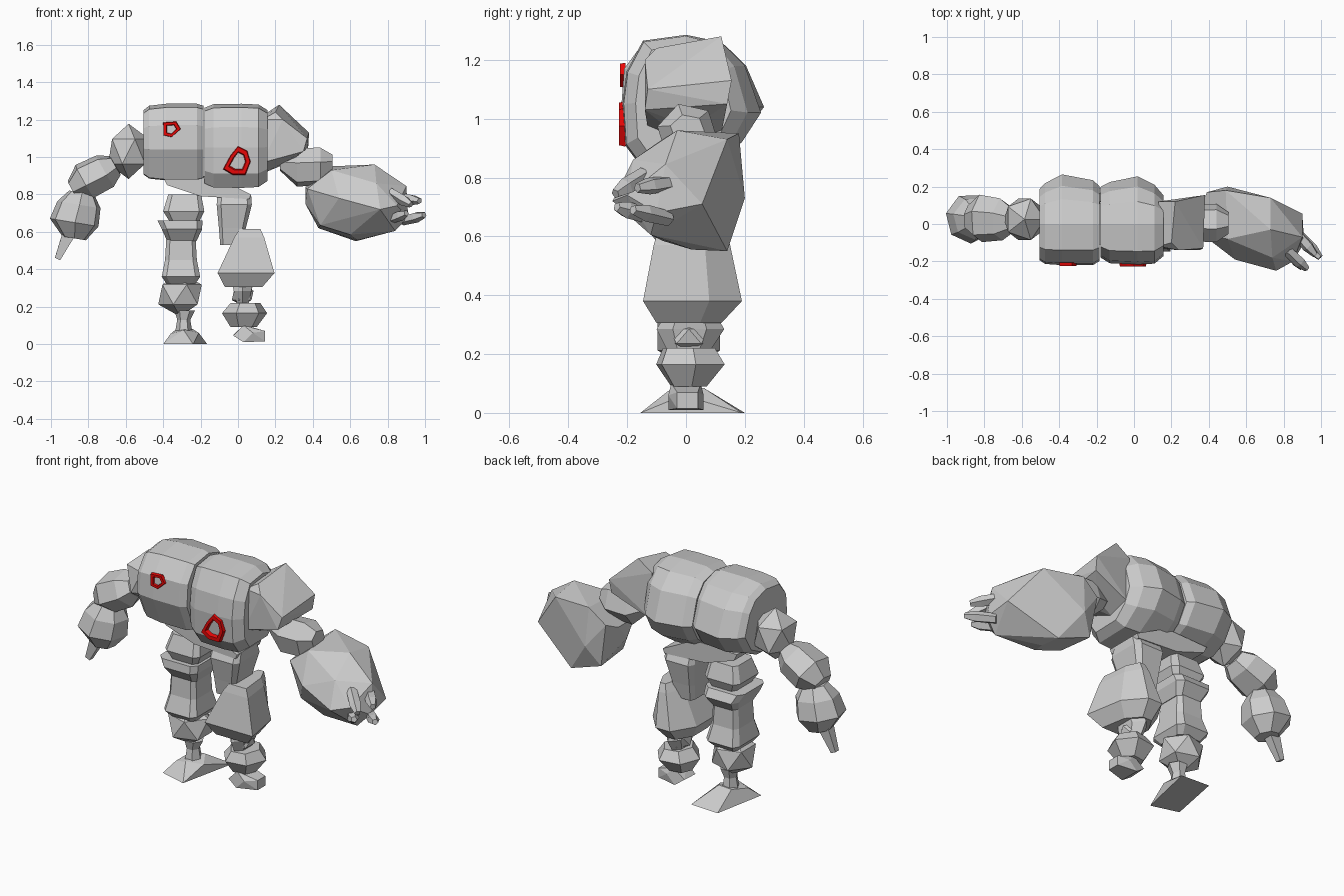
import bpy, bmesh, math
from mathutils import Vector


def material(name, rgb):
    m = bpy.data.materials.new(name)
    m.diffuse_color = (*rgb, 1)
    return m


STONE = material("stone grey", (0.6, 0.6, 0.6))
RED = material("rune red", (0.8, 0.002, 0.002))


def finish(name, bm, mat=STONE):
    bmesh.ops.recalc_face_normals(bm, faces=bm.faces)
    mesh = bpy.data.meshes.new(name)
    bm.to_mesh(mesh)
    bm.free()
    mesh.materials.append(mat)
    ob = bpy.data.objects.new(name, mesh)
    bpy.context.collection.objects.link(ob)
    return ob


def loft(name, rings):
    """Skin a list of point rings and cap both ends."""
    bm = bmesh.new()
    loops = [[bm.verts.new(p) for p in ring] for ring in rings]
    n = len(loops[0])
    for a, b in zip(loops, loops[1:]):
        for i in range(n):
            j = (i + 1) % n
            bm.faces.new((a[i], a[j], b[j], b[i]))
    bm.faces.new(loops[0])
    bm.faces.new(loops[-1])
    return finish(name, bm)


def limb(name, sections, n=6, turn=0.0, axis=None):
    """Faceted rock along an axis; sections are (centre, half width, half depth)."""
    d = Vector(axis) if axis else Vector(sections[-1][0]) - Vector(sections[0][0])
    d.normalize()
    u = Vector((0, 1, 0)).cross(d).normalized()
    v = d.cross(u)
    rings = []
    for c, ru, rv in sections:
        angles = [turn + math.tau * i / n for i in range(n)]
        rings.append([Vector(c) + u * ru * math.cos(a) + v * rv * math.sin(a) for a in angles])
    return loft(name, rings)


BOXY = [(1, -.75), (1, .75), (.7, 1), (-.8, 1), (-1, .7), (-1, -.75), (-.75, -1), (.75, -1)]
WEDGE = [(1, -1), (.74, .34), (.11, 1), (-.48, 1), (-1, .22), (-1, -1)]


def slab(name, sections, shape=BOXY):
    """Upright rock with a fixed plan shape; same section format as limb."""
    loft(name, [[(c[0] + x * rx, c[1] + y * ry, c[2]) for x, y in shape]
                for c, rx, ry in sections])


def hull(name, points):
    """Convex boulder around a few corner points."""
    bm = bmesh.new()
    for p in points:
        bm.verts.new(p)
    res = bmesh.ops.convex_hull(bm, input=bm.verts)
    loose = [g for g in res["geom_interior"] if isinstance(g, bmesh.types.BMVert)]
    bmesh.ops.delete(bm, geom=loose, context='VERTS')
    bmesh.ops.dissolve_limit(bm, angle_limit=0.12, verts=bm.verts, edges=bm.edges)
    return finish(name, bm)


def ball(name, centre, size):
    bm = bmesh.new()
    bmesh.ops.create_icosphere(bm, subdivisions=1, radius=1)
    for v in bm.verts:
        v.co = Vector(c + p * s for c, p, s in zip(centre, v.co, size))
    return finish(name, bm)


def rune(name, outline, shrink, front, back):
    """Raised ring with sloped edges from an outline in x and z."""
    cx = sum(p[0] for p in outline) / len(outline)
    cz = sum(p[1] for p in outline) / len(outline)
    bm = bmesh.new()
    loops = []
    for s, y in ((1, back), (0.93, front), (shrink + .1, front), (shrink, back)):
        loops.append([bm.verts.new((cx + (x - cx) * s, y, cz + (z - cz) * s)) for x, z in outline])
    n = len(outline)
    for k in range(4):
        a, b = loops[k], loops[(k + 1) % 4]
        for i in range(n):
            j = (i + 1) % n
            bm.faces.new((a[i], a[j], b[j], b[i]))
    finish(name, bm, RED)


def block(name, profile, sections, cz=1.07):
    """Torso boulder: side profile along x with front, back and height scales."""
    loft(name, [[(x, y * (front if y < 0 else back), cz + (z - cz) * tall) for y, z in profile]
                for x, front, back, tall in sections])


# torso, two boulders side by side
block("torso_left",
      [(-.14, 1.265), (0, 1.285), (.13, 1.25), (.2, 1.18), (.26, 1.04), (.18, .93),
       (.05, .875), (-.15, .88), (-.22, 1.04), (-.21, 1.17)],
      [(-.505, .88, .72, .84), (-.475, .97, .84, .95), (-.385, 1, 1.02, 1),
       (-.22, 1, .9, 1), (-.185, .9, .78, .95)])
block("torso_right",
      [(-.145, 1.265), (0, 1.285), (.12, 1.26), (.2, 1.18), (.255, 1.02), (.19, .92),
       (.07, .84), (-.15, .835), (-.205, .91), (-.214, 1.05), (-.2, 1.16)],
      [(-.178, .84, .78, .9), (-.13, .98, .88, .99), (.02, 1.01, 1, 1),
       (.11, .99, .82, .98), (.158, .8, .6, .84)])

# red runes on the chest
rune("small_rune", [(-.4, 1.185), (-.33, 1.19), (-.305, 1.15), (-.355, 1.105), (-.4, 1.115)],
     .5, -.224, -.206)
rune("large_rune", [(0, 1.06), (.05, 1.035), (.068, .975), (.04, .905), (-.03, .905),
                    (-.08, .935), (-.04, 1.01)], .54, -.228, -.206)

# pelvis slab
hull("pelvis", [(x, y, z) for y in (-.11, .11) for x, z in
                ((-.4, .89), (-.38, .85), (-.2, .79), (.06, .775), (.07, .8), (-.13, .9))])

# small arm
ball("left_shoulder", (-.585, .025, 1.03), (.122, .13, .148))
limb("left_elbow", [((-.655, .02, .955), .06, .07), ((-.71, .025, .925), .1, .115),
                    ((-.82, .03, .87), .105, .13), ((-.885, .03, .825), .055, .07)], 6, .3)
limb("left_hand", [((-.835, .03, .81), .07, .07), ((-.85, .03, .745), .12, .115),
                   ((-.875, .03, .65), .135, .135), ((-.875, .03, .565), .065, .07)], 7, .2)
limb("left_finger", [((-.9, .03, .6), .05, .04), ((-.965, .03, .455), .022, .022)], 4, .78)

# big arm
hull("right_shoulder", [(.13, -.12, 1.2), (.13, .12, 1.22), (.13, -.13, .97), (.13, .12, .95),
                        (.15, 0, .92), (.22, .12, 1.28), (.2, -.1, 1.24), (.24, -.14, 1.2),
                        (.38, .155, 1.13), (.37, -.13, 1.1), (.375, .14, 1.05),
                        (.35, -.14, 1.03), (.27, .02, .97)])
limb("right_elbow", [((.225, .005, .965), .04, .05), ((.315, .005, .945), .108, .1),
                     ((.44, .005, .95), .105, .105), ((.505, .005, .965), .05, .06)], 6, .3)
hull("right_fist", [(.36, .1, .84), (.36, .02, .75), (.37, -.06, .83), (.39, .17, .87),
                    (.49, .18, .95), (.5, -.08, .93), (.5, .2, .73), (.43, .155, .62),
                    (.44, -.06, .635), (.54, -.19, .78), (.73, .14, .93), (.73, -.03, .96),
                    (.63, .14, .55), (.64, .02, .555), (.76, -.25, .72), (.74, -.18, .86),
                    (.9, .055, .71), (.9, -.07, .845), (.84, -.12, .605),
                    (.91, -.1, .68), (.85, -.2, .74), (.6, -.08, .585)])
for i, (a, b) in enumerate([((.86, -.04, .785), (.97, -.165, .765)),
                            ((.82, -.14, .81), (.925, -.24, .745)),
                            ((.88, -.06, .66), (.995, -.18, .69)),
                            ((.82, -.14, .67), (.9, -.235, .7))]):
    mid = Vector(a).lerp(Vector(b), .65)
    limb(f"right_finger_{i + 1}", [(a, .026, .03), (mid, .03, .032), (b, .017, .017)], 5)

UP = (0, 0, 1)
# straight leg
slab("left_hip", [((-.285, 0, .8), .088, .085), ((-.29, 0, .71), .11, .115),
                  ((-.285, 0, .63), .065, .08)])
slab("left_thigh_band", [((-.31, 0, .66), .12, .12), ((-.3, .01, .615), .108, .135),
                         ((-.3, .01, .55), .078, .085)])
slab("left_shin", [((-.305, .01, .57), .078, .088), ((-.305, .01, .45), .085, .095),
                   ((-.305, .01, .36), .103, .125), ((-.305, .01, .32), .075, .085)])
ball("left_knee", (-.31, .01, .265), (.13, .125, .118))
limb("left_ankle", [((-.285, .01, .18), .055, .055), ((-.29, .01, .13), .035, .04),
                    ((-.29, .01, .07), .045, .05)], 6, 0, UP)
hull("left_foot", [(-.4, -.11, 0), (-.24, -.155, 0), (-.165, .19, 0), (-.34, .2, 0),
                   (-.36, -.05, .055), (-.33, .06, .08), (-.25, .06, .085),
                   (-.21, -.01, .06), (-.29, -.06, .075)])

# bent leg
slab("right_hip", [((-.02, 0, .8), .09, .095), ((-.02, 0, .745), .094, .12),
                   ((-.03, 0, .62), .072, .095), ((-.035, 0, .53), .06, .08)])
slab("right_thigh", [((.065, .018, .615), .055, .115), ((.06, .02, .57), .08, .13),
                     ((.043, .022, .38), .152, .168), ((.03, .01, .305), .1, .11)], WEDGE)
limb("right_knee_collar", [((.025, .015, .31), .06, .1), ((.025, .015, .285), .055, .115),
                           ((.025, .01, .215), .035, .075)], 6, .5, UP)
ball("right_knee", (.025, .01, .26), (.065, .08, .055))
limb("right_shin", [((.04, .01, .22), .08, .095), ((.035, .015, .165), .122, .125),
                    ((.03, .01, .09), .07, .065)], 6, .15, UP)
hull("right_foot", [(-.025, -.05, .045), (-.025, .05, .05), (.03, -.05, .1), (.04, .05, .1),
                    (.145, -.03, .07), (.145, .04, .07), (.145, -.03, .015), (.145, .04, .015),
                    (.03, -.06, .01), (.03, .06, .01), (.08, -.06, .06), (.08, .06, .06)])
